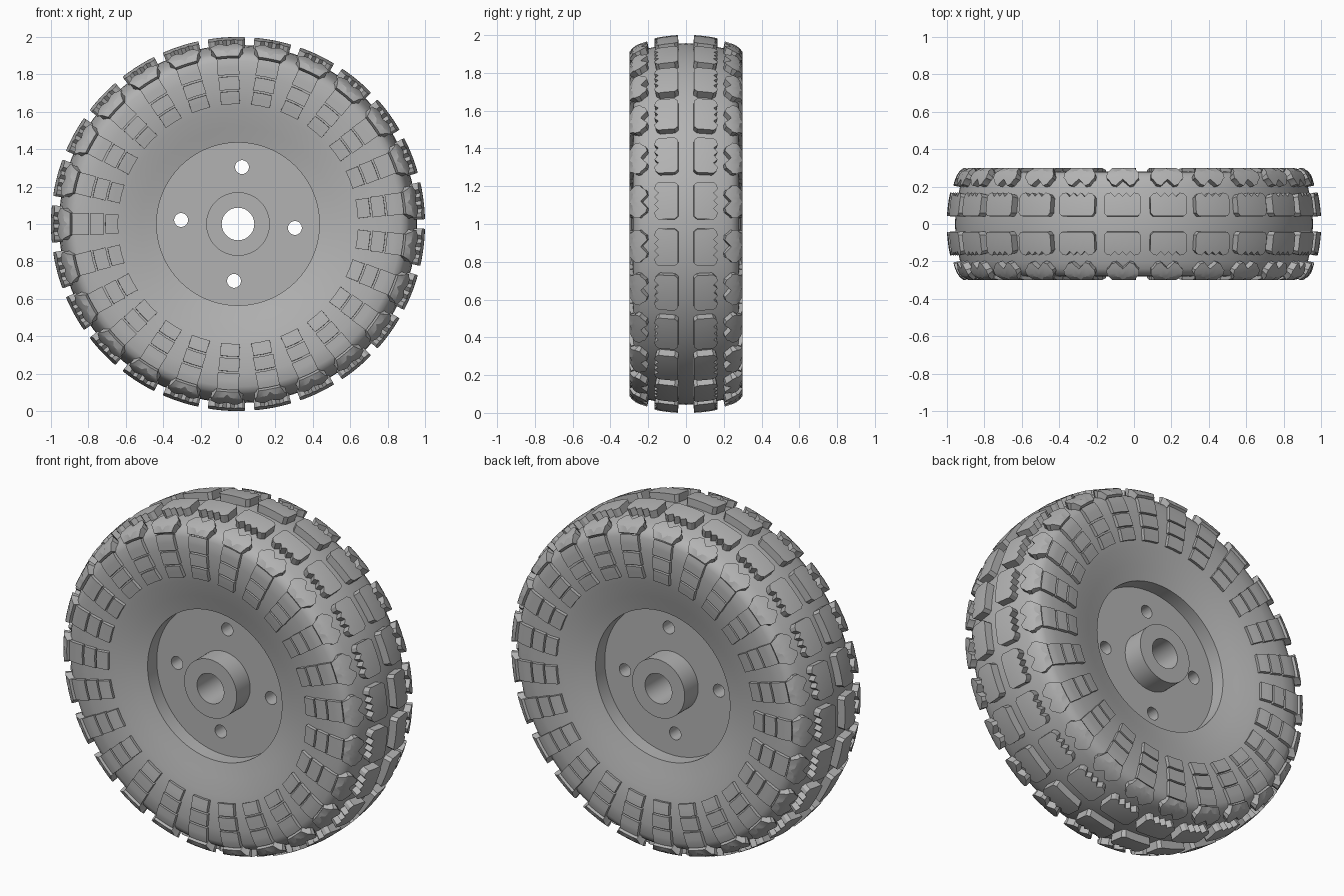
import bpy, bmesh, math
from mathutils import Vector

cube = bpy.data.objects.get("Cube")
if cube:
    bpy.data.objects.remove(cube)

COUNT = 25          # tread blocks around the tyre
GREY = (0.45, 0.45, 0.45, 1)
mat = bpy.data.materials.new("plain grey")
mat.use_nodes = True
mat.diffuse_color = GREY
mat.node_tree.nodes["Principled BSDF"].inputs["Base Color"].default_value = GREY

# Half cross-section (y, r), from the crown centre to the rim lip
HALF = [Vector(p) for p in [
    (0, .957), (.06, .954), (.12, .947), (.2, .93), (.24, .917), (.264, .9),
    (.278, .87), (.282, .8), (.278, .7), (.262, .61), (.237, .52), (.215, .435)]]


def place(y, r, angle):
    return (r * math.cos(angle), y, 1 + r * math.sin(angle))


def finish(name, bm, angle=30):
    bmesh.ops.recalc_face_normals(bm, faces=bm.faces[:])
    mesh = bpy.data.meshes.new(name)
    bm.to_mesh(mesh)
    bm.free()
    mesh.materials.append(mat)
    obj = bpy.data.objects.new(name, mesh)
    bpy.context.collection.objects.link(obj)
    smooth(obj, angle)
    return obj


def smooth(obj, angle):
    bpy.ops.object.select_all(action='DESELECT')
    obj.select_set(True)
    bpy.context.view_layer.objects.active = obj
    bpy.ops.object.shade_smooth_by_angle(angle=math.radians(angle))


def lathe(name, loop, steps=100, angle=35):
    """Spin a closed (y, r) loop around the axle."""
    bm = bmesh.new()
    rings = [[bm.verts.new(place(y, r, math.tau * i / steps)) for y, r in loop]
             for i in range(steps)]
    n = len(loop)
    for i in range(steps):
        a, b = rings[i], rings[(i + 1) % steps]
        for j in range(n):
            k = (j + 1) % n
            bm.faces.new((a[j], a[k], b[k], b[j]))
    return finish(name, bm, angle)


def on_profile(t, lift):
    """Point at arc length t along the half section, raised by lift."""
    for p, q in zip(HALF, HALF[1:]):
        d = q - p
        if t <= d.length:
            break
        t -= d.length
    d.normalize()
    pt = p + d * t + Vector((-d.y, d.x)) * lift
    return min(pt.x, .3), pt.y


def blocks(name, half_columns, height, rows=4):
    """Ring of raised blocks on both sides; columns are (offset, start, end)."""
    cols = [(-s, a, b) for s, a, b in reversed(half_columns) if s > 0] + half_columns
    bm = bmesh.new()
    for side in (1, -1):
        for k in range(COUNT):
            mid = math.pi + math.tau * k / COUNT
            layers = []
            for lift in (-.012, height):
                grid = []
                for s, a, b in cols:
                    line = []
                    for j in range(rows + 1):
                        t = a + (b - a) * j / rows
                        y, r = on_profile(t, lift)
                        line.append(bm.verts.new(
                            place(side * y, r, mid + s / on_profile(t, 0)[1])))
                    grid.append(line)
                layers.append(grid)
            low, top = layers
            last = len(cols) - 1
            for i in range(last):
                for g in (low, top):
                    for j in range(rows):
                        bm.faces.new((g[i][j], g[i + 1][j], g[i + 1][j + 1], g[i][j + 1]))
                for j in (0, rows):
                    bm.faces.new((low[i][j], low[i + 1][j], top[i + 1][j], top[i][j]))
            for i in (0, last):
                for j in range(rows):
                    bm.faces.new((low[i][j], low[i][j + 1], top[i][j + 1], top[i][j]))
    return finish(name, bm, 25)


# Tyre body: mirrored half section closed by the rim wall
lathe("tyre", [(-p.x, p.y) for p in reversed(HALF[1:])] + [tuple(p) for p in HALF])

# Tread: toothed crown blocks, flared shoulder blocks, three sidewall rows
blocks("crown_blocks", [(0, .04, .14), (.02, .04, .16), (.04, .04, .138),
                        (.06, .04, .16), (.08, .04, .155), (.095, .058, .138)], .045)
blocks("shoulder_blocks", [(0, .232, .292), (.018, .215, .292), (.035, .2, .292),
                           (.058, .205, .292), (.074, .23, .268), (.084, .238, .255)], .037)
for label, start, end, half in (("outer", .296, .377, .058),
                                ("middle", .387, .457, .055),
                                ("inner", .467, .533, .051)):
    blocks(label + "_sidewall_blocks", [(0, start, end), (half, start, end)], .02)

# Wheel disc with four bolt holes, and the hub tube
disc = lathe("wheel_disc", [(-.13, .12), (.13, .12), (.13, .437), (-.13, .437)])
for i in range(4):
    angle = math.radians(-4 + 90 * i)
    bpy.ops.mesh.primitive_cylinder_add(
        vertices=32, radius=.037, depth=.6,
        location=place(0, .305, angle), rotation=(math.pi / 2, 0, 0))
    cutter = bpy.context.object
    cutter.name = "bolt_hole_cutter"
    cutter.hide_render = True
    cut = disc.modifiers.new("bolt_hole", 'BOOLEAN')
    cut.operation = 'DIFFERENCE'
    cut.solver = 'EXACT'
    cut.object = cutter
    bpy.context.view_layer.objects.active = disc
    bpy.ops.object.modifier_apply(modifier=cut.name)
    bpy.data.objects.remove(cutter)
smooth(disc, 35)
lathe("hub", [(-.255, .087), (.255, .087), (.255, .17), (-.255, .17)], 64)
